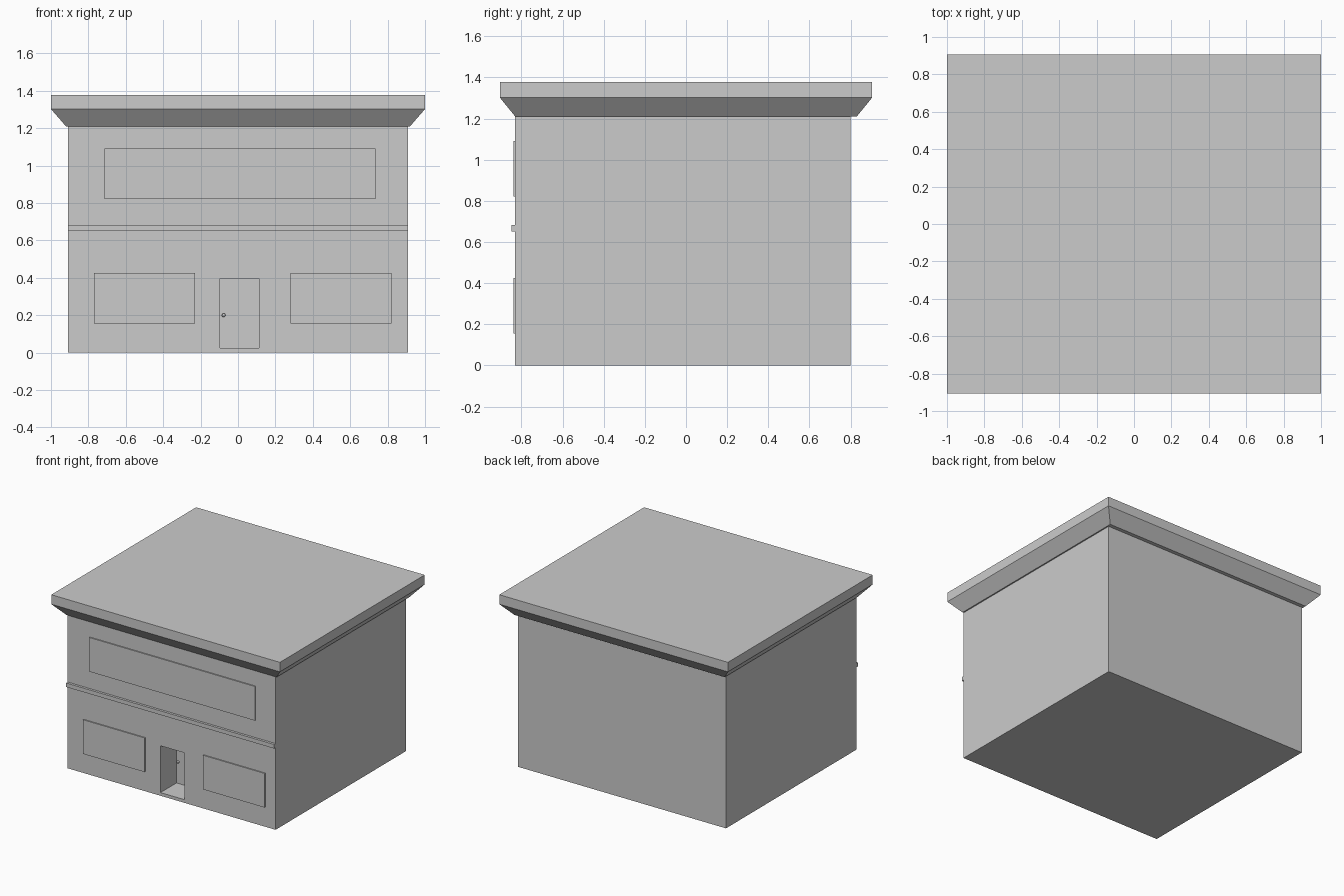
import bpy
import bmesh

if "Cube" in bpy.data.objects:
    bpy.data.objects.remove(bpy.data.objects["Cube"])


def box(name, x0, x1, y0, y1, z0, z1):
    bpy.ops.mesh.primitive_cube_add(size=1, location=((x0 + x1) / 2, (y0 + y1) / 2, (z0 + z1) / 2))
    ob = bpy.context.object
    ob.name = name
    ob.scale = (x1 - x0, y1 - y0, z1 - z0)
    bpy.ops.object.transform_apply(location=False, rotation=False, scale=True)
    return ob


FRONT = -0.83

# Main block with a recessed doorway
body = box("building_body", -0.91, 0.91, FRONT, 0.80, 0, 1.21)
cutter = box("doorway_cutter", -0.097, 0.112, FRONT - 0.1, FRONT + 0.20, 0.025, 0.395)
cutter.hide_render = True
mod = body.modifiers.new("doorway", 'BOOLEAN')
mod.operation = 'DIFFERENCE'
mod.solver = 'EXACT'
mod.object = cutter
bpy.context.view_layer.objects.active = body
bpy.ops.object.modifier_apply(modifier=mod.name)
bpy.data.objects.remove(cutter, do_unlink=True)

# Door knob on the recessed door
bpy.ops.mesh.primitive_uv_sphere_add(segments=12, ring_count=8, radius=0.01,
                                     location=(-0.077, FRONT + 0.19, 0.2))
bpy.context.object.name = "door_knob"

# Window panels, slightly proud of the wall
for name, x0, x1, z0, z1 in (("lower_left_window", -0.77, -0.23, 0.155, 0.425),
                             ("lower_right_window", 0.28, 0.82, 0.155, 0.425),
                             ("upper_window", -0.715, 0.735, 0.82, 1.09)):
    box(name, x0, x1, FRONT - 0.009, FRONT + 0.01, z0, z1)

# Ledge between the floors
box("floor_ledge", -0.91, 0.91, FRONT - 0.019, FRONT + 0.01, 0.65, 0.682)

# Roof: flared cornice rising to a flat slab
bm = bmesh.new()
rings = [[bm.verts.new((sx * hx, sy * hy, z)) for sx, sy in ((-1, -1), (1, -1), (1, 1), (-1, 1))]
         for hx, hy, z in ((0.92, 0.83, 1.21), (1.0, 0.905, 1.302), (1.0, 0.905, 1.377))]
for a, b in zip(rings, rings[1:]):
    for i in range(4):
        j = (i + 1) % 4
        bm.faces.new((a[i], a[j], b[j], b[i]))
bm.faces.new(rings[0][::-1])
bm.faces.new(rings[-1])
mesh = bpy.data.meshes.new("roof")
bm.to_mesh(mesh)
bm.free()
bpy.context.collection.objects.link(bpy.data.objects.new("roof", mesh))
